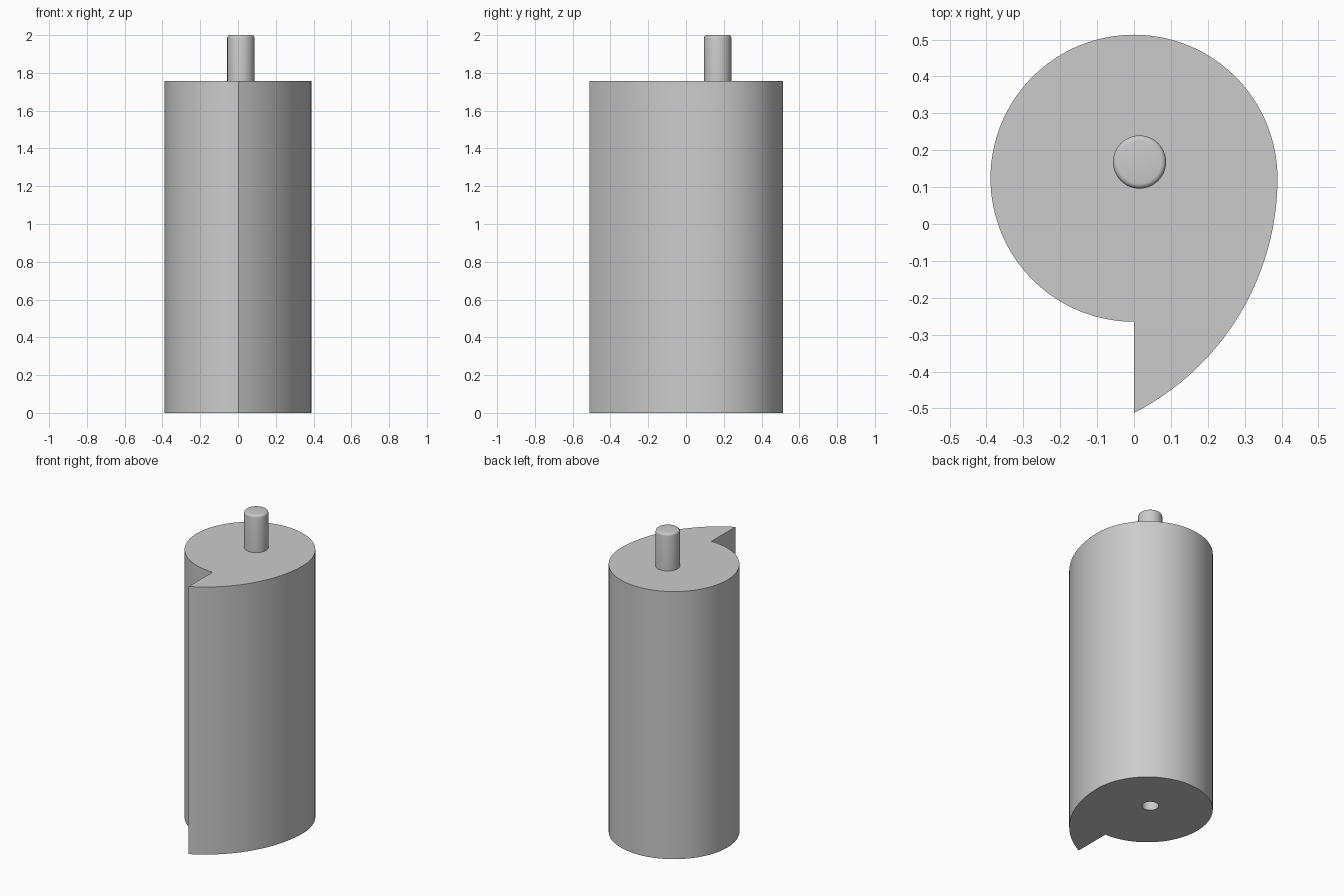
import bpy, bmesh, math

if "Cube" in bpy.data.objects:
    bpy.data.objects.remove(bpy.data.objects["Cube"])

grey = bpy.data.materials.new("plain_grey")
grey.diffuse_color = (0.6, 0.6, 0.6, 1)
grey.use_nodes = True
grey.node_tree.nodes["Principled BSDF"].inputs["Base Color"].default_value = grey.diffuse_color

BODY_TOP = 1.757
AXIS = (0.015, 0.168)


def arc(cx, cy, r, a0, a1, n):
    """Points on an arc, angles in degrees, both ends included."""
    return [(cx + r * math.cos(math.radians(a0 + (a1 - a0) * i / n)),
             cy + r * math.sin(math.radians(a0 + (a1 - a0) * i / n)))
            for i in range(n + 1)]


def prism(name, outline, z0, z1):
    """Extrude a closed outline into a solid."""
    bm = bmesh.new()
    face = bm.faces.new([bm.verts.new((x, y, z0)) for x, y in outline])
    ext = bmesh.ops.extrude_face_region(bm, geom=[face])
    top = [v for v in ext["geom"] if isinstance(v, bmesh.types.BMVert)]
    bmesh.ops.translate(bm, verts=top, vec=(0, 0, z1 - z0))
    bmesh.ops.recalc_face_normals(bm, faces=bm.faces)
    mesh = bpy.data.meshes.new(name)
    bm.to_mesh(mesh)
    bm.free()
    mesh.materials.append(grey)
    ob = bpy.data.objects.new(name, mesh)
    bpy.context.collection.objects.link(ob)
    return ob


def select_only(ob):
    bpy.ops.object.select_all(action='DESELECT')
    ob.select_set(True)
    bpy.context.view_layer.objects.active = ob


# Cam body: round lobe, then a wider tangent arc sweeping to a pointed tip
R, CY, TIP = 0.389, 0.124, -0.512
d = CY - TIP
big = (R * R + d * d) / (2 * R)
tip_angle = -math.degrees(math.asin(d / big))
outline = arc(0, CY, R, 270, 0, 96) + arc(R - big, CY, big, 0, tip_angle, 32)[1:]
body = prism("cam_body", outline, 0, BODY_TOP)

# Round socket in the underside, on the pin axis
cutter = prism("socket_cutter", arc(*AXIS, 0.05, 0, 360, 48)[:-1], -0.1, 0.25)
cutter.hide_render = True
cut = body.modifiers.new("socket", 'BOOLEAN')
cut.object = cutter
cut.operation = 'DIFFERENCE'
cut.solver = 'EXACT'
select_only(body)
bpy.ops.object.modifier_apply(modifier=cut.name)
bpy.data.objects.remove(cutter)

# Pin on top with a rounded rim
pin = prism("pin", arc(*AXIS, 0.072, 0, 360, 48)[:-1], BODY_TOP, 2.0)
bm = bmesh.new()
bm.from_mesh(pin.data)
rim = [e for e in bm.edges if all(v.co.z > 1.99 for v in e.verts)]
bmesh.ops.bevel(bm, geom=rim, offset=0.014, segments=4, profile=0.5, affect='EDGES')
bm.to_mesh(pin.data)
bm.free()

for ob in (body, pin):
    select_only(ob)
    bpy.ops.object.shade_smooth_by_angle(angle=math.radians(30))
